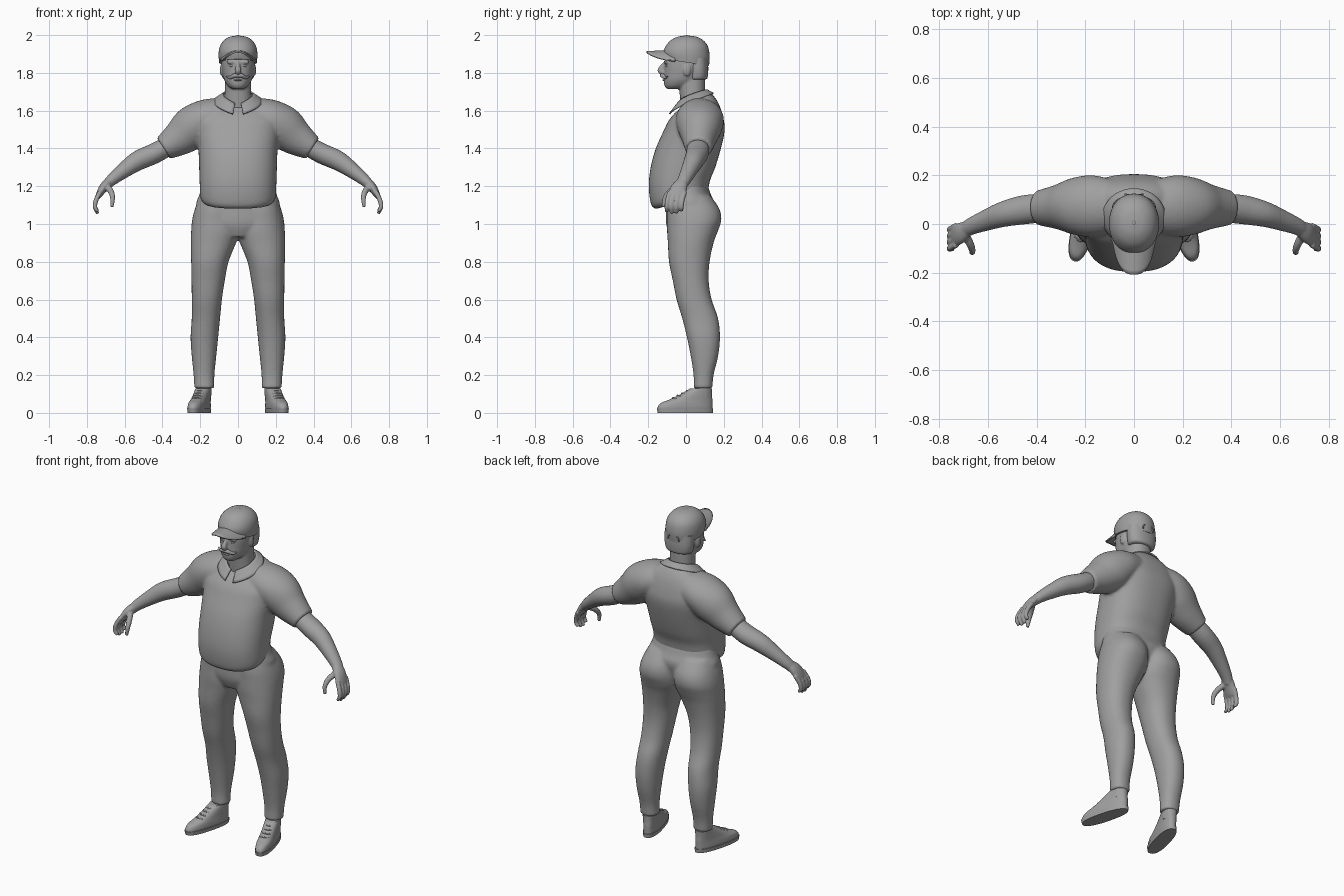
import bpy, math
from mathutils import Vector

cube = bpy.data.objects.get("Cube")
if cube:
    bpy.data.objects.remove(cube, do_unlink=True)

grey = bpy.data.materials.new("plain grey")
grey.use_nodes = True
COLOUR = (0.35, 0.35, 0.35, 1)
grey.diffuse_color = COLOUR
grey.node_tree.nodes["Principled BSDF"].inputs["Base Color"].default_value = COLOUR


def resample(rows, steps=5):
    """Catmull-Rom interpolation of tuples of numbers."""
    out = []
    for i in range(len(rows) - 1):
        quad = [rows[max(i - 1, 0)], rows[i], rows[i + 1], rows[min(i + 2, len(rows) - 1)]]
        for s in range(steps):
            t = s / steps
            out.append([b + t / 2 * (c - a + t * (2 * a - 5 * b + 4 * c - d + t * (3 * (b - c) + d - a)))
                        for a, b, c, d in zip(*quad)])
    return out + [list(rows[-1])]


def circle(n, power):
    """Unit superellipse points."""
    for k in range(n):
        a = math.tau * k / n
        c, s = math.cos(a), math.sin(a)
        yield (math.copysign(abs(c) ** (2 / power), c), math.copysign(abs(s) ** (2 / power), s))


def stack(rows, power=2.2, n=40):
    """Level sections: z, centre x, half width, front y, back y, tilt."""
    rings = []
    for z, cx, hx, y0, y1, tilt in resample(rows):
        cy, hy = (y0 + y1) / 2, (y1 - y0) / 2
        rings.append([Vector((cx + hx * c, cy + hy * s, z + tilt * hy * s)) for c, s in circle(n, power)])
    return rings


def tube(rows, ref=(0, 1, 0), power=2, n=24):
    """Sections across a path: x, y, z, radius, radius along ref."""
    rows, rings = resample(rows), []
    for i, (x, y, z, ra, rb) in enumerate(rows):
        t = (Vector(rows[min(i + 1, len(rows) - 1)][:3]) - Vector(rows[max(i - 1, 0)][:3])).normalized()
        side = Vector(ref)
        side = (side - t * side.dot(t)).normalized()
        up = side.cross(t)
        rings.append([Vector((x, y, z)) + up * ra * c + side * rb * s for c, s in circle(n, power)])
    return rings


def blob(x, y, z, rx, ry, rz):
    rows = []
    for k in range(1, 8):
        a = math.pi * k / 8
        w = math.sin(a)
        rows.append((z - rz * math.cos(a), x, rx * w, y - ry * w, y + ry * w, 0))
    return stack(rows, 2, 20)


def flip(rings):
    return [[Vector((-v.x, v.y, v.z)) for v in ring] for ring in reversed(rings)]


def add(name, verts, faces):
    mesh = bpy.data.meshes.new(name)
    mesh.from_pydata(verts, [], faces)
    mesh.materials.append(grey)
    mesh.polygons.foreach_set("use_smooth", [True] * len(mesh.polygons))
    mesh.set_sharp_from_angle(angle=math.radians(45))
    obj = bpy.data.objects.new(name, mesh)
    bpy.context.scene.collection.objects.link(obj)
    return obj


def build(name, shells, voxel=0, relax=4, mirror=False):
    """Skin the shells into one object, optionally fused into one surface."""
    verts, faces = [], []
    for rings in shells:
        base, n = len(verts), len(rings[0])
        verts += [v for ring in rings for v in ring]
        for r in range(len(rings) - 1):
            a, b = base + r * n, base + (r + 1) * n
            faces += [(a + k, a + (k + 1) % n, b + (k + 1) % n, b + k) for k in range(n)]
        faces.append(tuple(base + k for k in reversed(range(n))))
        faces.append(tuple(len(verts) - n + k for k in range(n)))
    obj = add(name, verts, faces)
    if voxel:
        fuse = obj.modifiers.new("fuse", "REMESH")
        fuse.mode, fuse.voxel_size, fuse.use_smooth_shade = "VOXEL", voxel, True
        soft = obj.modifiers.new("soften", "SMOOTH")
        soft.factor, soft.iterations = 0.5, relax
    if mirror:
        obj.modifiers.new("mirror", "MIRROR")
    return obj


def sheet(name, point, nu, nv, thickness):
    """Thickened grid of point(u, v)."""
    verts = [point(i / nu, j / nv) for i in range(nu + 1) for j in range(nv + 1)]
    w = nv + 1
    faces = [(i * w + j, i * w + j + 1, (i + 1) * w + j + 1, (i + 1) * w + j)
             for i in range(nu) for j in range(nv)]
    solid = add(name, verts, faces).modifiers.new("thickness", "SOLIDIFY")
    solid.thickness, solid.offset = thickness, 0


# Shirt: torso with belly, fused with both sleeves
torso = stack([(1.12, 0, .185, -.16, .115, .3), (1.15, 0, .2, -.185, .12, .3), (1.22, 0, .203, -.197, .13, .12),
               (1.3, 0, .206, -.187, .155, 0), (1.4, 0, .21, -.16, .185, 0), (1.49, 0, .222, -.12, .204, 0),
               (1.55, 0, .228, -.09, .2, 0), (1.61, 0, .19, -.06, .175, .2), (1.645, 0, .12, -.045, .135, .5),
               (1.66, 0, .08, -.03, .1, .7)], 2.4, 56)
sleeve = tube([(.08, .07, 1.58, .09, .11), (.17, .073, 1.555, .105, .127), (.24, .073, 1.51, .115, .118),
               (.31, .07, 1.455, .095, .093), (.395, .066, 1.4, .065, .071)], n=32)
build("shirt", [torso, sleeve, flip(sleeve)], .009, 4)


# Collar folded over the neckline
def collar_point(u, v):
    a = .2 + u * (math.tau - .4)
    t = (1 - math.cos(a)) / 2
    spread = v * (1 + .25 * (1 - t))
    x = (.078 + .045 * spread) * math.sin(a)
    y = .032 - (.077 + .036 * spread) * math.cos(a)
    return (x, y, 1.63 + .08 * math.sqrt(t) - spread * (.02 + .025 * (1 - t)))


sheet("collar", collar_point, 48, 4, .008)

# Trousers: legs and hips fused
leg = stack([(.13, .178, .053, .04, .14, 0), (.2, .18, .055, .04, .146, 0), (.3, .18, .065, .025, .17, 0),
             (.4, .178, .073, .005, .18, 0), (.5, .17, .075, -.02, .17, 0), (.6, .165, .08, -.05, .136, 0),
             (.7, .158, .088, -.07, .12, 0), (.8, .149, .099, -.09, .125, 0), (.9, .13, .12, -.096, .146, 0),
             (.96, .118, .13, -.1, .168, 0), (1.02, .115, .128, -.1, .187, 0), (1.08, .11, .118, -.1, .177, 0),
             (1.15, .1, .1, -.09, .13, 0)])
hips = stack([(.93, 0, .09, -.08, .07, 0), (1, 0, .2, -.105, .12, 0), (1.1, 0, .222, -.105, .15, 0),
              (1.16, 0, .203, -.11, .13, 0), (1.22, 0, .19, -.1, .11, 0)])
build("trousers", [leg, flip(leg), hips], .009, 4)

# Arms with hands, one side mirrored
arm = tube([(.34, .066, 1.43, .05, .055), (.44, .06, 1.375, .054, .06), (.53, .042, 1.335, .052, .053),
            (.6, .018, 1.287, .042, .044), (.67, -.01, 1.232, .031, .035), (.7, -.03, 1.2, .025, .032)])
palm = tube([(.675, -.012, 1.23, .025, .028), (.71, -.035, 1.195, .024, .042), (.735, -.05, 1.155, .017, .045),
             (.742, -.053, 1.14, .011, .042)])
fingers = []
for k in range(4):
    y = -.09 + .026 * k
    drop = .012 * abs(k - 1.4)
    fingers.append(tube([(.73, y + .005, 1.17, .013, .013), (.752, y - .008, 1.125, .013, .013),
                         (.757, y - .012, 1.09, .012, .012), (.742, y - .012, 1.05 + drop, .009, .009)], n=12))
thumb = tube([(.695, -.04, 1.2, .018, .018), (.672, -.085, 1.17, .016, .016), (.664, -.112, 1.135, .013, .013),
              (.668, -.118, 1.09, .009, .009)], ref=(1, 0, 0), n=12)
build("arms", [arm, palm, thumb] + fingers, .005, 2, True)

# Head with neck, nose, brow and ears
neck = stack([(1.6, 0, .074, -.025, .1, 0), (1.7, 0, .07, -.035, .1, 0), (1.8, 0, .068, -.05, .1, 0)])
skull = stack([(1.715, 0, .03, -.1, -.02, 0), (1.73, 0, .052, -.113, .03, 0), (1.76, 0, .072, -.118, .08, 0),
               (1.8, 0, .082, -.115, .104, 0), (1.85, 0, .087, -.113, .11, 0), (1.92, 0, .085, -.1, .105, 0)])
nose = tube([(0, -.105, 1.86, .01, .01), (0, -.122, 1.835, .014, .012), (0, -.135, 1.812, .016, .017),
             (0, -.115, 1.795, .014, .016)], ref=(1, 0, 0), n=16)
ear = blob(.086, .005, 1.815, .01, .02, .033)
brow = blob(.035, -.104, 1.857, .028, .013, .009)
build("head", [neck, skull, nose, ear, flip(ear), brow, flip(brow)], .006, 2)
build("eyes", [blob(.033, -.1, 1.838, .013, .01, .008)], mirror=True)
build("moustache", [tube([(0, -.125, 1.787, .011, .012), (.02, -.124, 1.785, .011, .012),
                          (.042, -.11, 1.775, .008, .008), (.062, -.098, 1.782, .003, .003)], n=12)], mirror=True)
build("lower_lip", [blob(0, -.115, 1.762, .022, .01, .005)])
build("hair", [stack([(1.765, 0, .07, .01, .104, 0), (1.775, 0, .082, .01, .114, 0), (1.82, 0, .09, .01, .118, 0),
                      (1.88, 0, .09, .01, .115, 0)])])

# Cap: crown, brim, button and rear opening
build("cap_crown", [stack([(1.855, 0, .1, -.113, .121, -.15), (1.9, 0, .103, -.12, .125, -.08),
                           (1.94, 0, .096, -.108, .116, 0), (1.97, 0, .077, -.084, .094, 0),
                           (1.99, 0, .047, -.048, .06, 0), (1.997, 0, .012, -.01, .018, 0)], 2.1)])
build("cap_button", [blob(0, .004, 1.994, .01, .01, .006)])


def brim_point(u, v):
    w = 2 * u - 1
    reach = .15 * (1 - abs(w) ** 2.6) ** .6
    return (.094 * w * (1 - .12 * v), -.058 - v * reach, 1.917 - .05 * w * w - .006 * v)


sheet("cap_brim", brim_point, 32, 8, .009)
arch = [(.036 * math.cos(a), .122 - .003 * math.sin(a), 1.85 + .036 * math.sin(a), .004, .004)
        for a in [math.pi * k / 8 for k in range(9)]]
build("cap_opening", [tube(arch, n=8)])


# Shoes turned outward, with soles, laces and ankles
def foot(name, shells):
    obj = build(name, shells)
    for v in obj.data.vertices:
        a, y = math.radians(15), v.co.y - .09
        v.co = (.18 + v.co.x * math.cos(a) - y * math.sin(a), .09 + v.co.x * math.sin(a) + y * math.cos(a), v.co.z)
    obj.modifiers.new("mirror", "MIRROR")


foot("shoes", [stack([(.01, 0, .042, -.155, .14, 0), (.03, 0, .045, -.157, .14, 0), (.052, 0, .044, -.14, .14, 0),
                      (.07, 0, .042, -.095, .14, 0), (.095, 0, .041, -.04, .138, 0),
                      (.13, 0, .04, .022, .138, 0)], 2.4)])
foot("soles", [stack([(0, 0, .045, -.157, .143, 0), (.022, 0, .047, -.162, .145, 0)], 2.4)])
foot("laces", [tube([(-.025, y + .012, z - .005, .004, .004), (0, y, z, .004, .004),
                     (.025, y + .012, z - .005, .004, .004)], n=8)
               for y, z in [(-.075 + .025 * k, .08 + .0125 * k) for k in range(4)]])
build("ankles", [stack([(.08, .18, .038, .045, .125, 0), (.2, .18, .042, .05, .135, 0)])], mirror=True)
